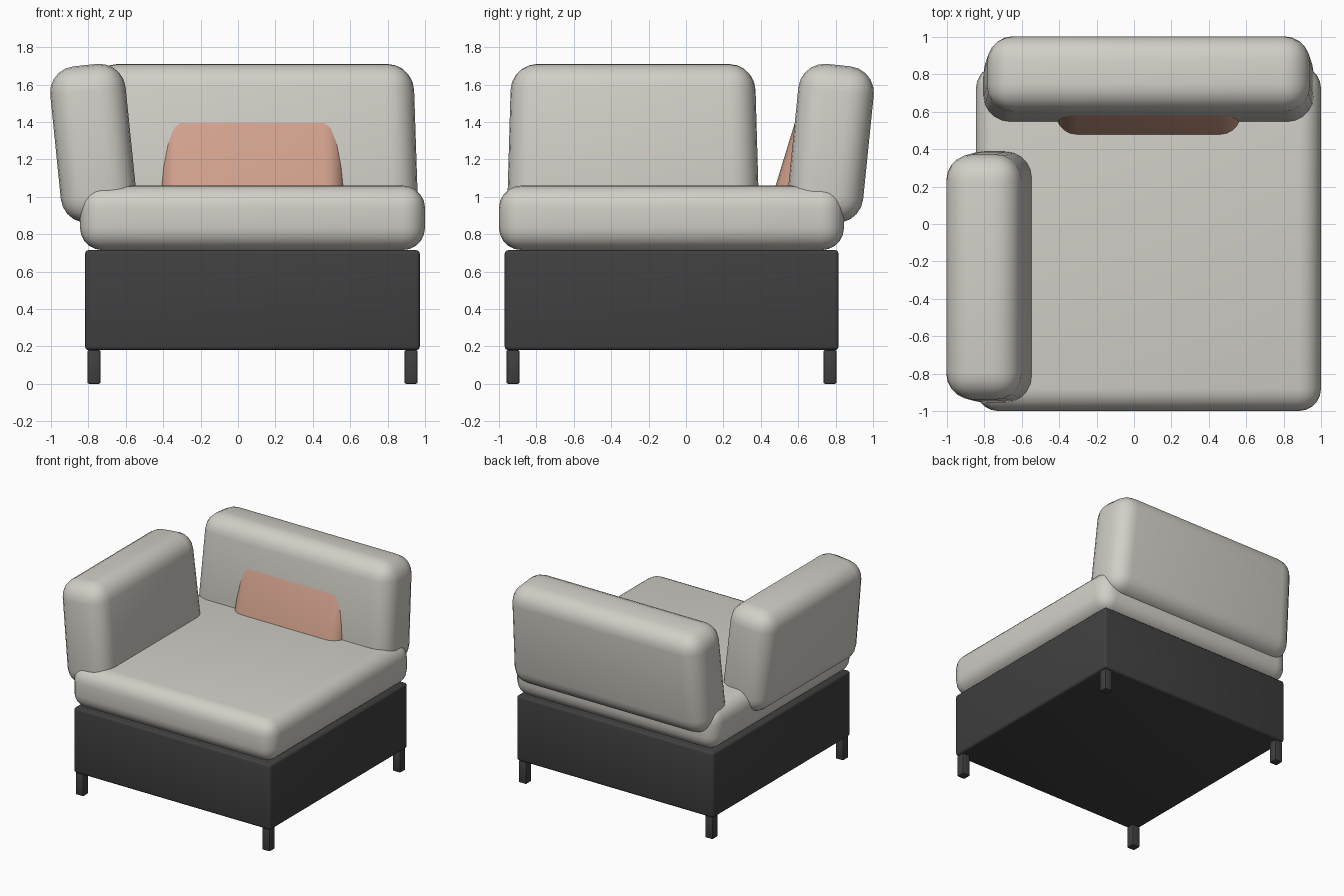
import bpy, bmesh, math
from mathutils import Matrix, Vector

if "Cube" in bpy.data.objects:
    bpy.data.objects.remove(bpy.data.objects["Cube"])


def material(name, srgb):
    m = bpy.data.materials.new(name)
    lin = [c / 12.92 if c <= 0.04045 else ((c + 0.055) / 1.055) ** 2.4 for c in srgb]
    m.diffuse_color = (*lin, 1)
    m.use_nodes = True
    m.node_tree.nodes["Principled BSDF"].inputs["Base Color"].default_value = m.diffuse_color
    return m


FABRIC = material("light grey fabric", (0.82, 0.81, 0.78))
DARK = material("charcoal", (0.25, 0.25, 0.25))
PEACH = material("peach fabric", (0.82, 0.63, 0.55))


def soft_box(name, size, centre, mat, bevel, segments=4, rot=None, taper=0.0):
    """Rounded box; taper narrows the top in local x, rot turns it about its centre."""
    bm = bmesh.new()
    bmesh.ops.create_cube(bm, size=1)
    for v in bm.verts:
        v.co = Vector(a * b for a, b in zip(v.co, size))
        v.co.x -= math.copysign(taper, v.co.x) * math.copysign(1, v.co.z)
    bmesh.ops.bevel(bm, geom=bm.edges[:], offset=bevel, segments=segments,
                    profile=0.5, affect='EDGES')
    bm.transform(rot or Matrix())
    me = bpy.data.meshes.new(name)
    bm.to_mesh(me)
    bm.free()
    ob = bpy.data.objects.new(name, me)
    ob.location = centre
    me.materials.append(mat)
    bpy.context.collection.objects.link(ob)
    bpy.ops.object.select_all(action='DESELECT')
    ob.select_set(True)
    bpy.context.view_layer.objects.active = ob
    bpy.ops.object.shade_smooth_by_angle(angle=math.radians(40))
    return ob


# base and four legs
soft_box("base", (1.79, 1.785, 0.535), (0.077, -0.077, 0.4475), DARK, 0.02, 3)
for i, x in enumerate((-0.77, 0.925)):
    for j, y in enumerate((-0.925, 0.77)):
        soft_box(f"leg_{i}{j}", (0.07, 0.07, 0.18), (x, y, 0.09), DARK, 0.008, 2)

# seat cushion
soft_box("seat", (1.845, 1.845, 0.345), (0.0775, -0.0775, 0.8875), FABRIC, 0.12, 5)

# back and arm cushions, both leaning outward
LEAN = Matrix.Rotation(math.radians(-5.8), 4, 'X')
soft_box("back_cushion", (1.746, 0.405, 0.84), (0.078, 0.774, 1.286), FABRIC,
         0.14, 5, LEAN, 0.014)
soft_box("arm_cushion", (1.326, 0.405, 0.84), (-0.774, -0.283, 1.286), FABRIC,
         0.14, 5, Matrix.Rotation(math.pi / 2, 4, 'Z') @ LEAN, 0.012)

# small lumbar pillow leaning on the back
tilt = math.radians(17)
front = Vector((0.077, 0.516, 1.18))
inward = Vector((0, math.cos(tilt), -math.sin(tilt)))
soft_box("pillow", (0.99, 0.25, 0.74), front + inward * 0.125, PEACH, 0.11, 5,
         Matrix.Rotation(-tilt, 4, 'X'))
